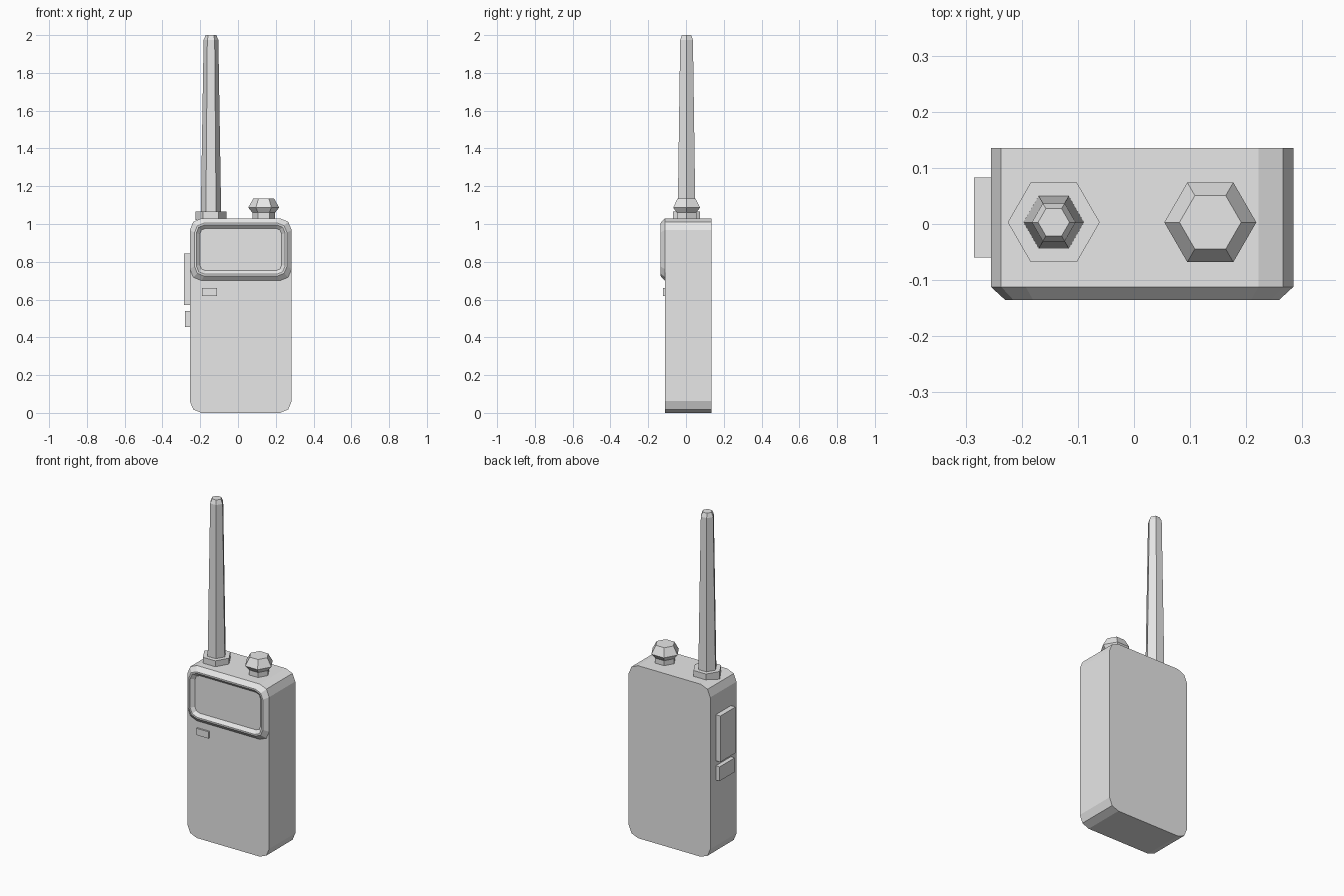
import bpy, bmesh, math

if "Cube" in bpy.data.objects:
    bpy.data.objects.remove(bpy.data.objects["Cube"])

grey = bpy.data.materials.new("plain grey")
grey.use_nodes = True
grey.diffuse_color = (0.8, 0.8, 0.8, 1)
grey.node_tree.nodes["Principled BSDF"].inputs["Base Color"].default_value = (0.8, 0.8, 0.8, 1)


def loft(name, rings):
    """Skin a closed solid through rings of equal point count."""
    bm = bmesh.new()
    loops = [[bm.verts.new(p) for p in ring] for ring in rings]
    n = len(loops[0])
    for a, b in zip(loops, loops[1:]):
        for i in range(n):
            j = (i + 1) % n
            bm.faces.new((a[i], a[j], b[j], b[i]))
    bm.faces.new(loops[0])
    bm.faces.new(loops[-1])
    bmesh.ops.recalc_face_normals(bm, faces=bm.faces)
    mesh = bpy.data.meshes.new(name)
    bm.to_mesh(mesh)
    bm.free()
    mesh.materials.append(grey)
    obj = bpy.data.objects.new(name, mesh)
    bpy.context.collection.objects.link(obj)
    return obj


def rounded(x0, x1, z0, z1, y, r):
    """Rectangle facing the front, each corner cut into two facets."""
    pts = []
    corners = [(x1 - r, z1 - r), (x0 + r, z1 - r), (x0 + r, z0 + r), (x1 - r, z0 + r)]
    for k, (cx, cz) in enumerate(corners):
        for step in range(3):
            a = math.radians(90 * k + 45 * step)
            pts.append((cx + r * math.cos(a), y, cz + r * math.sin(a)))
    return pts


def hexagon_stack(name, x, y, levels):
    """Six-sided turned part from (radius, height) levels."""
    return loft(name, [[(x + r * math.cos(i * math.pi / 3),
                         y + r * math.sin(i * math.pi / 3), z) for i in range(6)]
                       for r, z in levels])


def block(name, x0, x1, y0, y1, z0, z1):
    return loft(name, [[(x0, y0, z), (x1, y0, z), (x1, y1, z), (x0, y1, z)]
                       for z in (z0, z1)])


# Main case
L, R, TOP, FRONT = -0.255, 0.284, 1.03, -0.112
loft("case", [rounded(L, R, 0, TOP, y, 0.062) for y in (FRONT, 0.135)])

# Raised bezel with sloped sides and a sunken screen
steps = [(0, FRONT, 0.062), (0.025, -0.135, 0.05), (0.034, -0.135, 0.045), (0.053, -0.117, 0.03)]
loft("screen_bezel", [rounded(L + d, R - d, 0.70 + d, TOP - d, y, r) for d, y, r in steps])

# Small front button and two side buttons
block("front_button", -0.19, -0.11, -0.122, -0.10, 0.62, 0.66)
block("talk_button", -0.285, -0.24, -0.06, 0.083, 0.57, 0.845)
block("side_button", -0.28, -0.24, -0.06, 0.083, 0.455, 0.54)

# Antenna with its collar, and the tuning knob
hexagon_stack("antenna_collar", -0.143, 0.003, [(0.082, 1.02), (0.082, 1.065)])
hexagon_stack("antenna", -0.143, 0.003, [(0.054, 1.05), (0.039, 1.975), (0.028, 2.0)])
hexagon_stack("tuning_knob", 0.136, 0.003,
              [(0.06, 1.02), (0.06, 1.06), (0.082, 1.087), (0.055, 1.135)])
